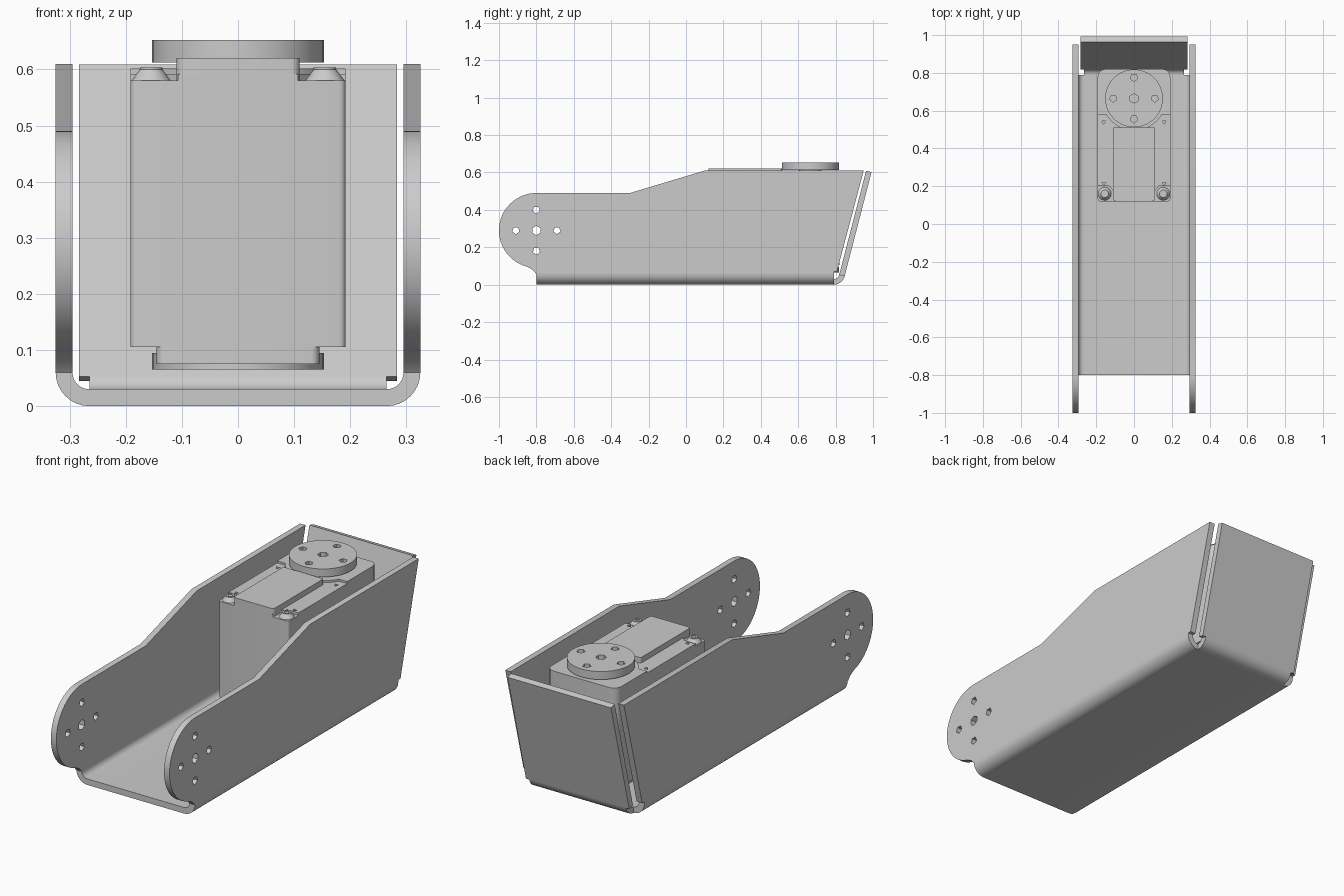
import bpy, bmesh, math
from mathutils import Matrix, Vector

cube = bpy.data.objects.get("Cube")
if cube:
    bpy.data.objects.remove(cube, do_unlink=True)

grey = bpy.data.materials.new("plain grey")
grey.use_nodes = True
COLOUR = (0.6, 0.6, 0.6, 1)
grey.diffuse_color = COLOUR
grey.node_tree.nodes["Principled BSDF"].inputs["Base Color"].default_value = COLOUR

# Which world axes the drawing plane of a part uses
AXES = {"X": ((0, 1, 0), (0, 0, 1), (1, 0, 0)),
        "Y": ((1, 0, 0), (0, 0, 1), (0, -1, 0)),
        "Z": ((1, 0, 0), (0, 1, 0), (0, 0, 1))}


def arc(cx, cy, r, start, end, steps):
    angles = [math.radians(start + (end - start) * i / steps) for i in range(steps + 1)]
    return [(cx + r * math.cos(a), cy + r * math.sin(a)) for a in angles]


def ring(cx, cy, r, sides):
    return arc(cx, cy, r, -90, 270, sides)[:-1]


def rounded(x, y0, y1, r0, r1):
    """Rectangle symmetric in x with separate front and rear corner radii."""
    return (arc(x - r0, y0 + r0, r0, -90, 0, 5) + arc(x - r1, y1 - r1, r1, 0, 90, 5)
            + arc(r1 - x, y1 - r1, r1, 90, 180, 5) + arc(r0 - x, y0 + r0, r0, 180, 270, 5))


def bolt_holes(cx, cy):
    """Centre hole with four more around it."""
    spots = [(cx + 0.11, cy), (cx - 0.11, cy), (cx, cy + 0.11), (cx, cy - 0.11)]
    return [ring(cx, cy, 0.025, 6)] + [ring(x, y, 0.02, 5) for x, y in spots]


def finish(obj):
    obj.data.materials.clear()
    obj.data.materials.append(grey)
    bpy.ops.object.select_all(action="DESELECT")
    obj.select_set(True)
    bpy.context.view_layer.objects.active = obj
    bpy.ops.object.shade_smooth_by_angle(angle=math.radians(32))
    return obj


def solid(name, outlines, axis, low, high):
    """Extrude an outline, with any hole outlines, between two positions on an axis."""
    curve = bpy.data.curves.new(name + " outline", "CURVE")
    curve.dimensions, curve.fill_mode = "2D", "BOTH"
    curve.extrude = (high - low) / 2
    for points in outlines:
        spline = curve.splines.new("POLY")
        spline.points.add(len(points) - 1)
        for p, (u, v) in zip(spline.points, points):
            p.co = (u, v, 0, 1)
        spline.use_cyclic_u = True
    temp = bpy.data.objects.new(name + " outline", curve)
    bpy.context.collection.objects.link(temp)
    mesh = bpy.data.meshes.new_from_object(
        temp.evaluated_get(bpy.context.evaluated_depsgraph_get()))
    bpy.data.objects.remove(temp, do_unlink=True)
    u, v, w = (Vector(a) for a in AXES[axis])
    turn = Matrix((u, v, w)).transposed().to_4x4()
    along = Vector([abs(c) for c in w]) * (low + high) / 2
    mesh.transform(Matrix.Translation(along) @ turn)
    bm = bmesh.new()
    bm.from_mesh(mesh)
    bmesh.ops.remove_doubles(bm, verts=bm.verts, dist=0.0001)
    bmesh.ops.recalc_face_normals(bm, faces=bm.faces)
    bm.to_mesh(mesh)
    bm.free()
    mesh.name = name
    obj = bpy.data.objects.new(name, mesh)
    bpy.context.collection.objects.link(obj)
    return finish(obj)


# Folded floor with both rounded side bends
W, T, B = 0.325, 0.03, 0.06
right_outer = arc(W - B, B, B, -90, 0, 8)
right_inner = arc(W - B, B, B - T, 0, -90, 8)
bend = right_outer + right_inner
channel = bend + [(-x, z) for x, z in reversed(bend)]
solid("floor_channel", [channel], "Y", -0.8, 0.79)

# Side plates with round ears
side = ([(-0.8, B), (-0.803, B), (-0.82, 0.08)] + arc(-0.8, 0.29, 0.2, 255, 90, 32)
        + [(-0.3, 0.49), (0.1, 0.61), (0.95, 0.61), (0.807, 0.07), (0.79, 0.07), (0.79, B)])
for label, x in (("right", -W), ("left", W - T)):
    solid(label + "_side_plate", [side] + bolt_holes(-0.8, 0.29), "X", x, x + T)

# Back plate, leaning outwards from a narrower bend
tilt = -14.5
lower = arc(0.79, B, B, -90, tilt, 8) + arc(0.79, B, B - T, tilt, -90, 8)
solid("back_bend", [lower], "X", -0.265, 0.265)
foot_out, foot_in = lower[8], lower[9]
lean = Vector((0.25, 0.968)) * 0.575
back = [foot_out, Vector(foot_out) + lean, Vector(foot_in) + lean, foot_in]
solid("back_plate", [back], "X", -0.283, 0.283)

# Motor body and its upper shell
HORN_Y = 0.665
solid("motor_body", [rounded(0.192, 0.12, 0.82, 0.012, 0.04)], "Z", 0.105, 0.58)
half = [(0.107, 0.12), (0.107, 0.17), (0.13, 0.2), (0.192, 0.2), (0.192, 0.6)]
shell = half + [(-x, y) for x, y in reversed(half)]
pilots = [ring(s * 0.16, y, 0.012, 3) for s in (-1, 1) for y in (0.215, 0.54)]
solid("upper_shell", [shell] + pilots, "Z", 0.58, 0.592)
gearbox = (arc(0.152, 0.78, 0.04, 0, 90, 5) + arc(-0.152, 0.78, 0.04, 90, 180, 5)
           + [(-0.192, 0.58), (-0.15, 0.58)] + arc(0, HORN_Y, 0.17, 210, 330, 16)
           + [(0.15, 0.58), (0.192, 0.58)])
solid("gearbox_cover", [gearbox], "Z", 0.58, 0.602)
solid("top_ridge", [rounded(0.11, 0.12, 0.512, 0.015, 0.005)], "Z", 0.58, 0.62)
solid("bottom_ridge", [rounded(0.145, 0.12, 0.5, 0.015, 0.005)], "Z", 0.075, 0.105)

# Output horn above and idler horn below
for label, low, high in (("output", 0.612, 0.652), ("idler", 0.065, 0.095)):
    solid(label + "_horn", [ring(0, HORN_Y, 0.153, 40)] + bolt_holes(0, HORN_Y), "Z", low, high)
solid("output_hub", [ring(0, HORN_Y, 0.06, 24)], "Z", 0.6, 0.614)
solid("idler_hub", [ring(0, HORN_Y, 0.13, 24)], "Z", 0.09, 0.107)

# Tapered case screws in the front corner notches
for label, x in (("right", -0.155), ("left", 0.155)):
    bpy.ops.mesh.primitive_cone_add(vertices=16, radius1=0.035, radius2=0.02,
                                    depth=0.02, location=(x, 0.16, 0.59))
    screw = bpy.context.object
    screw.name = label + "_case_screw"
    finish(screw)
    solid(label + "_screw_socket", [ring(x, 0.16, 0.02, 16), ring(x, 0.16, 0.012, 6)],
          "Z", 0.598, 0.603)
